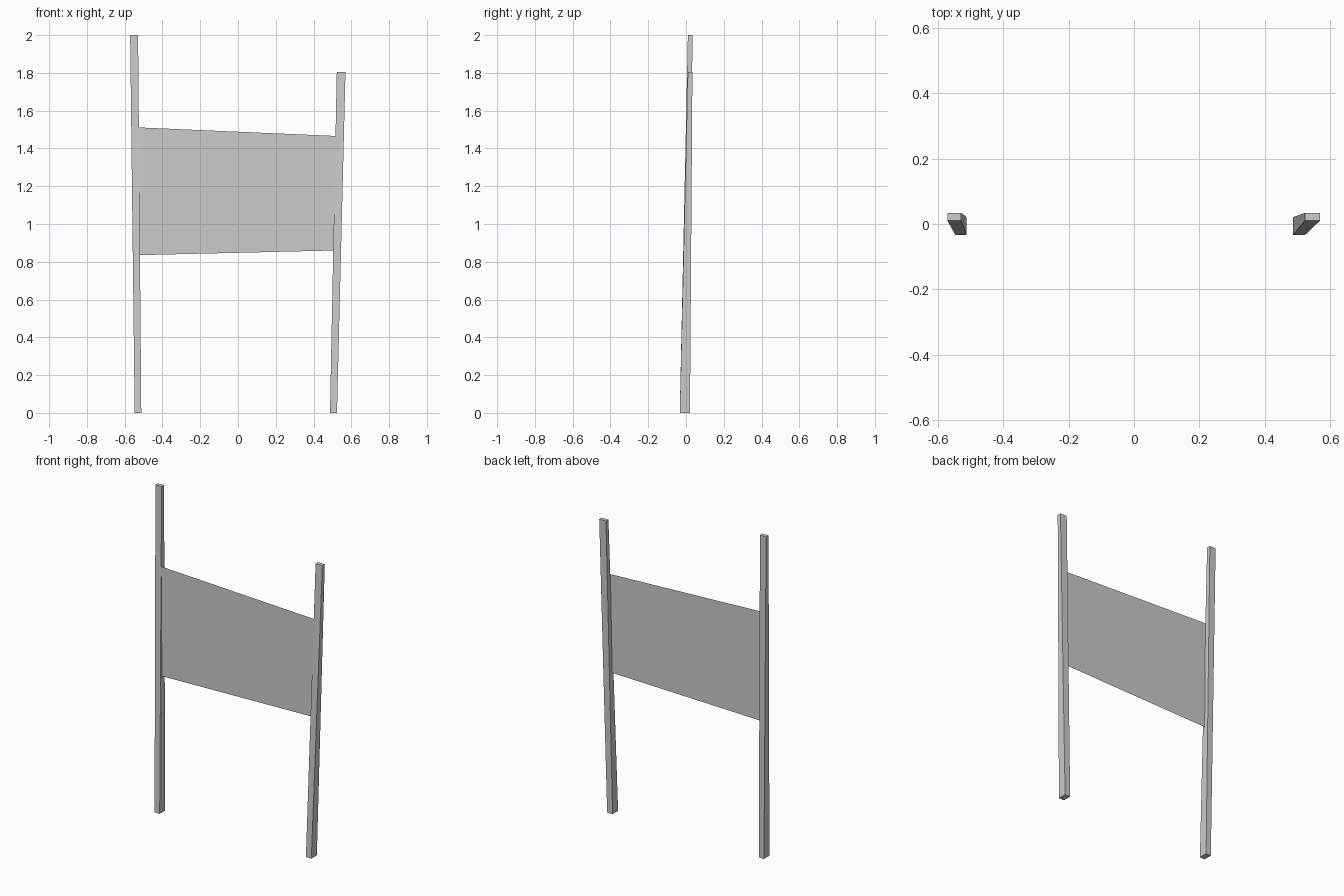
import bpy
import bmesh

if "Cube" in bpy.data.objects:
    bpy.data.objects.remove(bpy.data.objects["Cube"])


def make_object(name, bm):
    mesh = bpy.data.meshes.new(name)
    bm.to_mesh(mesh)
    bm.free()
    bpy.context.collection.objects.link(bpy.data.objects.new(name, mesh))


def post(name, bottom, top, height):
    """Leaning tapered post; each end is (x0, x1, y0, y1)."""
    bm = bmesh.new()
    rings = []
    for (x0, x1, y0, y1), z in ((bottom, 0), (top, height)):
        rings.append([bm.verts.new((x, y, z)) for x, y in
                      ((x0, y0), (x1, y0), (x1, y1), (x0, y1))])
    low, high = rings
    for i in range(4):
        j = (i + 1) % 4
        bm.faces.new((low[i], low[j], high[j], high[i]))
    bm.faces.new(low[::-1])
    bm.faces.new(high)
    make_object(name, bm)


# Two uneven posts, splayed outward and leaning back
post("left_post", (-0.547, -0.512, -0.033, 0.021), (-0.571, -0.529, 0.01, 0.034), 2.0)
post("right_post", (0.487, 0.524, -0.033, 0.021), (0.523, 0.569, 0.01, 0.034), 1.805)

# Single-sheet cloth panel stretched between the posts
bm = bmesh.new()
corners = ((-0.53, 0.835), (0.515, 0.86), (0.541, 1.465), (-0.545, 1.512))
bm.faces.new([bm.verts.new((x, 0, z)) for x, z in corners])
make_object("banner_panel", bm)
